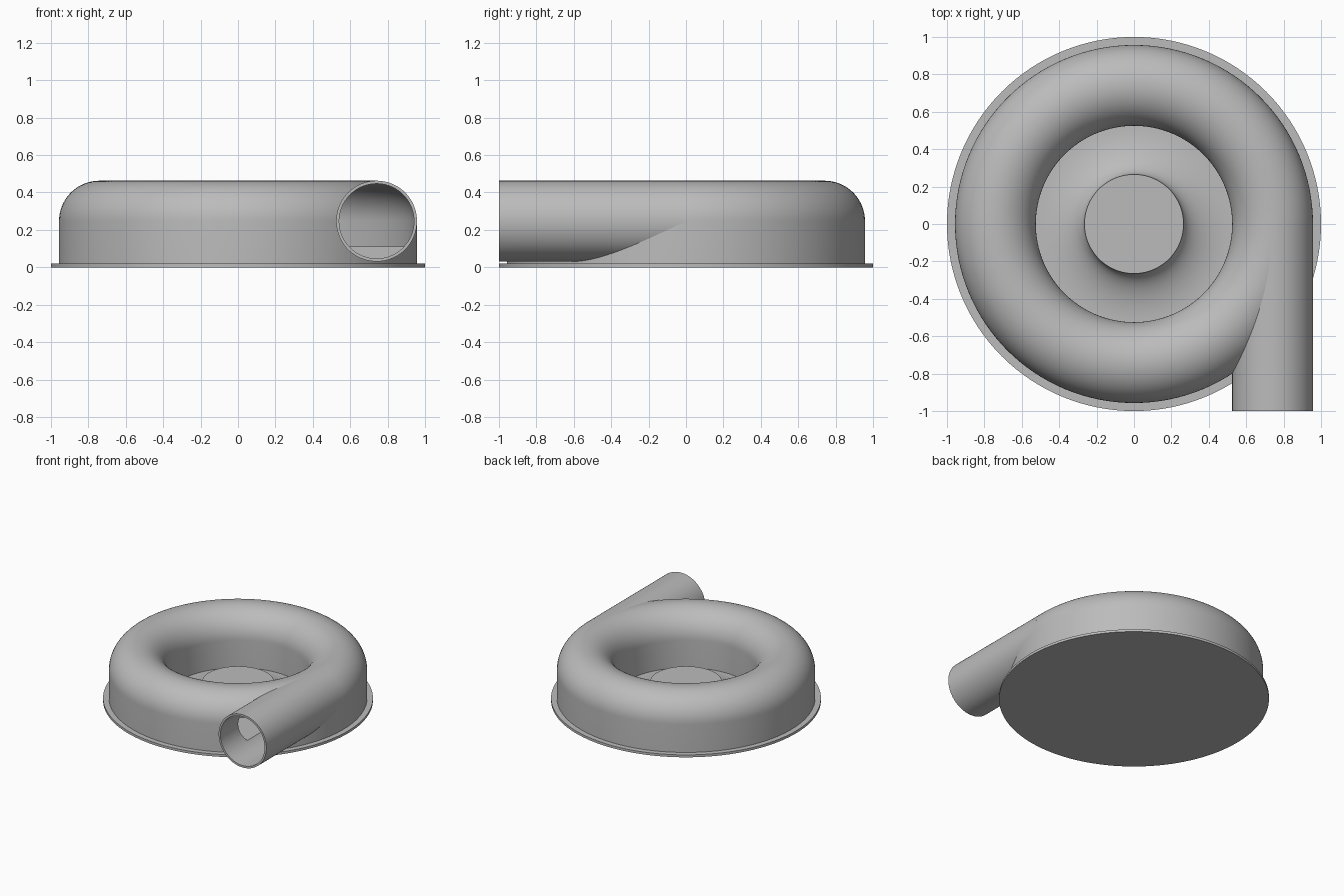
import bpy, bmesh, math
from mathutils import Matrix

cube = bpy.data.objects.get("Cube")
if cube:
    bpy.data.objects.remove(cube, do_unlink=True)

RING, TUBE, MID, WALL = 0.741, 0.216, 0.247, 0.015
BASE_TOP, SEGMENTS = 0.02, 128

grey = bpy.data.materials.new("housing_grey")
grey.use_nodes = True
colour = (0.5, 0.5, 0.5, 1)
grey.diffuse_color = colour
grey.node_tree.nodes["Principled BSDF"].inputs["Base Color"].default_value = colour


def finish(bm, name):
    bmesh.ops.recalc_face_normals(bm, faces=bm.faces)
    mesh = bpy.data.meshes.new(name)
    bm.to_mesh(mesh)
    bm.free()
    mesh.materials.append(grey)
    obj = bpy.data.objects.new(name, mesh)
    bpy.context.collection.objects.link(obj)
    return obj


def lathe(name, profile):
    """Revolve a closed (radius, height) loop around z."""
    bm = bmesh.new()
    verts = [bm.verts.new((r, 0, z)) for r, z in profile]
    edges = [bm.edges.new((a, b)) for a, b in zip(verts, verts[1:] + verts[:1])]
    bmesh.ops.spin(bm, geom=verts + edges, cent=(0, 0, 0), axis=(0, 0, 1),
                   angle=math.tau, steps=SEGMENTS)
    bmesh.ops.remove_doubles(bm, verts=bm.verts, dist=1e-5)
    loose = [e for e in bm.edges if not e.link_faces]
    bmesh.ops.delete(bm, geom=loose, context="EDGES")
    return finish(bm, name)


def rod(name, radius, y_start, y_end):
    """Solid cylinder along y on the outlet axis."""
    bm = bmesh.new()
    place = Matrix.Translation((RING, (y_start + y_end) / 2, MID)) @ Matrix.Rotation(math.pi / 2, 4, "X")
    bmesh.ops.create_cone(bm, cap_ends=True, segments=96, radius1=radius, radius2=radius,
                          depth=y_end - y_start, matrix=place)
    return finish(bm, name)


def arch(radius, floor):
    """Half-round top with straight sides running down to the floor."""
    n = 32
    arc = [(RING + radius * math.cos(math.pi * i / n), MID + radius * math.sin(math.pi * i / n))
           for i in range(n + 1)]
    return [(RING + radius, floor)] + arc + [(RING - radius, floor)]


def carve(obj, cutters):
    for cutter in cutters:
        cutter.hide_render = True
        mod = obj.modifiers.new("cut", "BOOLEAN")
        mod.operation, mod.solver, mod.object = "DIFFERENCE", "EXACT", cutter
    graph = bpy.context.evaluated_depsgraph_get()
    mesh = bpy.data.meshes.new_from_object(obj.evaluated_get(graph))
    obj.modifiers.clear()
    obj.data = mesh


# Round base plate
base = lathe("base_plate", [(0, 0), (1, 0), (1, BASE_TOP), (0, BASE_TOP)])

# Ring casing and straight outlet pipe
casing = lathe("ring_casing", arch(TUBE, 0.01))
outlet = rod("outlet_pipe", TUBE, -1, -0.005)

# Hollow inside: ring channel with a raised floor, and the pipe bore
channel = lathe("channel_cutter", arch(TUBE - WALL, 0.11))
bore = rod("bore_cutter", TUBE - WALL - 0.001, -1.1, 0.003)
carve(casing, [channel, bore])
carve(outlet, [bore, channel])
for cutter in (channel, bore):
    bpy.data.objects.remove(cutter, do_unlink=True)

# Central hub with a concave flare
HUB_R, HUB_TOP, RIM = 0.265, 0.155, RING - TUBE + 0.002
flare = []
for i in range(17):
    t = math.pi / 2 * (1 - i / 16)
    flare.append((RIM - (RIM - HUB_R) * math.sin(t),
                  HUB_TOP - (HUB_TOP - BASE_TOP - 0.002) * math.cos(t)))
hub = lathe("centre_hub", [(0, HUB_TOP)] + flare + [(RIM, 0.01), (0, 0.01)])

# Smooth shading with crisp edges
bpy.ops.object.select_all(action="DESELECT")
for obj in (base, casing, outlet, hub):
    obj.select_set(True)
bpy.context.view_layer.objects.active = casing
bpy.ops.object.shade_smooth_by_angle(angle=math.radians(30))
